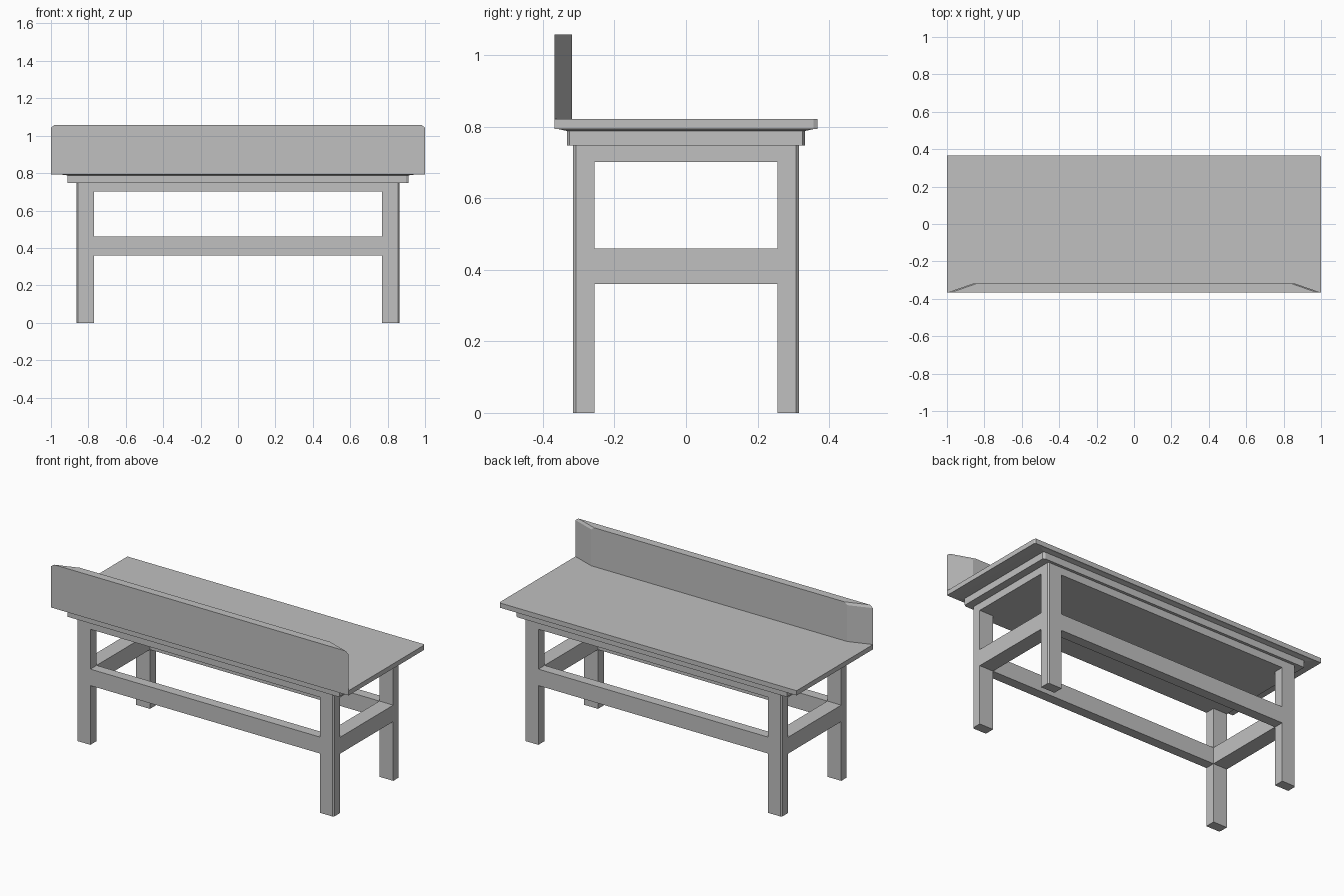
import bpy
import bmesh

cube = bpy.data.objects.get("Cube")
if cube:
    bpy.data.objects.remove(cube, do_unlink=True)

grey = bpy.data.materials.new("plain_grey")
grey.use_nodes = True
grey.diffuse_color = (0.53, 0.53, 0.53, 1)
grey.node_tree.nodes["Principled BSDF"].inputs["Base Color"].default_value = grey.diffuse_color


def outline(x0, x1, y0, y1, cuts=()):
    """Rectangle seen from above; cuts gives (x, y) chamfers per corner,
    starting at the front -x corner and going counter-clockwise."""
    points = []
    corners = [(x0, y0), (x1, y0), (x1, y1), (x0, y1)]
    for i, (x, y) in enumerate(corners):
        cx, cy = cuts[i] if cuts else (0, 0)
        if not cx:
            points.append((x, y))
            continue
        sx = 1 if x == x0 else -1
        sy = 1 if y == y0 else -1
        pair = [(x + sx * cx, y), (x, y + sy * cy)]
        points += pair if sx != sy else pair[::-1]
    return points


def loft(name, *layers):
    """Closed solid through matching outlines, each given as (points, height)."""
    bm = bmesh.new()
    rings = [[bm.verts.new((x, y, z)) for x, y in pts] for pts, z in layers]
    bm.faces.new(rings[0])
    bm.faces.new(rings[-1])
    for low, high in zip(rings, rings[1:]):
        for i in range(len(low)):
            j = (i + 1) % len(low)
            bm.faces.new((low[i], low[j], high[j], high[i]))
    bmesh.ops.recalc_face_normals(bm, faces=bm.faces)
    mesh = bpy.data.meshes.new(name)
    bm.to_mesh(mesh)
    bm.free()
    mesh.materials.append(grey)
    obj = bpy.data.objects.new(name, mesh)
    bpy.context.collection.objects.link(obj)
    return obj


def prism(name, pts, z0, z1):
    return loft(name, (pts, z0), (pts, z1))


def mirror(obj, x, y):
    mod = obj.modifiers.new("mirror", "MIRROR")
    mod.use_axis = (x, y, False)
    mod.use_clip = False
    mod.use_mirror_merge = False


# Outer frame size and inner faces of the legs
FX, FY = 0.864, 0.316
IX, IY = 0.771, 0.256
soft = (0.008, 0.008)
none = (0, 0)

# Legs with a chamfered outer corner
leg = prism("leg", outline(IX, FX, IY, FY, (none, none, soft, none)), 0, 0.702)
mirror(leg, True, True)

# Stretchers between the legs
mirror(prism("long_stretcher", outline(-IX, IX, IY, FY), 0.36, 0.46), False, True)
mirror(prism("end_stretcher", outline(IX, FX, -IY, IY), 0.36, 0.46), True, False)

# Solid apron, wider rim and tapered bed below the top
prism("apron", outline(-FX, FX, -FY, FY, (soft,) * 4), 0.702, 0.747)
rim_cut = (0.013, 0.008)
prism("rim", outline(-0.911, 0.911, -0.333, 0.333, (none, rim_cut, rim_cut, none)),
      0.747, 0.789)
loft("top_bed", (outline(-0.911, 0.911, -0.333, 0.333), 0.788),
     (outline(-0.96, 0.96, -0.36, 0.36), 0.794))

# Table top with one clipped corner
prism("table_top", outline(-1, 1, -0.367, 0.367, (none, none, (0.006, 0.01), none)),
      0.793, 0.822)


# Upright board whose inner face tapers away at both ends
def board(shift):
    a, b = 1 - shift, 0.86 - shift
    return [(-a, -0.367), (a, -0.367), (b, -0.318), (-b, -0.318)]


loft("upright_board", (board(0), 0.822), (board(0), 1.043), (board(0.02), 1.058))
